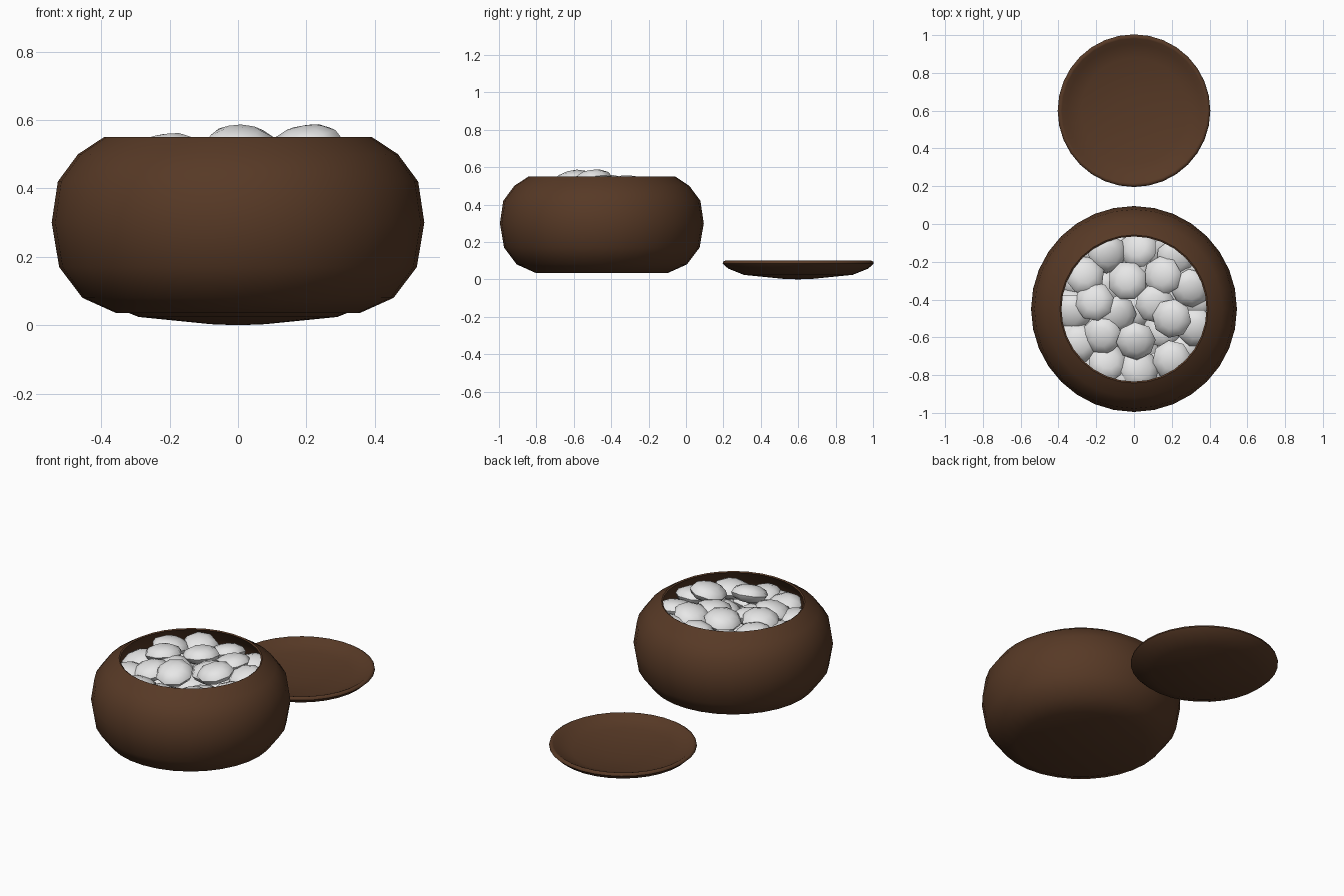
import bpy, bmesh, math, random
from mathutils import Matrix, Vector

if "Cube" in bpy.data.objects:
    bpy.data.objects.remove(bpy.data.objects["Cube"])

random.seed(4)

def material(name, rgb):
    m = bpy.data.materials.new(name)
    m.diffuse_color = (*rgb, 1)
    m.use_nodes = True
    m.node_tree.nodes["Principled BSDF"].inputs["Base Color"].default_value = m.diffuse_color
    return m

wood = material("dark wood", (0.095, 0.041, 0.019))
white = material("white stone", (0.80, 0.80, 0.80))

def finish(name, bm, mat, angle):
    bmesh.ops.recalc_face_normals(bm, faces=bm.faces)
    me = bpy.data.meshes.new(name)
    bm.to_mesh(me)
    bm.free()
    me.materials.append(mat)
    ob = bpy.data.objects.new(name, me)
    bpy.context.collection.objects.link(ob)
    bpy.ops.object.select_all(action='DESELECT')
    ob.select_set(True)
    bpy.context.view_layer.objects.active = ob
    bpy.ops.object.shade_smooth_by_angle(angle=math.radians(angle))
    return ob

def lathe(name, profile, y, steps=32):
    """Spin an (r, z) profile that starts and ends on the axis."""
    bm = bmesh.new()
    vs = [bm.verts.new((r, 0, z)) for r, z in profile]
    es = [bm.edges.new(p) for p in zip(vs, vs[1:])]
    bmesh.ops.spin(bm, geom=vs + es, axis=(0, 0, 1), cent=(0, 0, 0),
                   angle=math.tau, steps=steps, use_duplicate=False)
    bmesh.ops.remove_doubles(bm, verts=bm.verts, dist=1e-4)
    ob = finish(name, bm, wood, 50)
    ob.location.y = y
    return ob

# round bowl: outside, rim, hollow inside
lathe("bowl", [(0, 0.035), (0.355, 0.035), (0.455, 0.08), (0.523, 0.17),
               (0.545, 0.30), (0.527, 0.42), (0.468, 0.50), (0.392, 0.55),
               (0.384, 0.545), (0.44, 0.49), (0.49, 0.41), (0.505, 0.30),
               (0.48, 0.18), (0.42, 0.11), (0.33, 0.075), (0, 0.075)], -0.45)

# shallow dished lid lying upside down behind the bowl
lathe("lid", [(0, 0), (0.08, 0.003), (0.29, 0.024), (0.375, 0.058),
              (0.404, 0.085), (0.402, 0.094), (0.392, 0.10), (0.382, 0.097),
              (0.355, 0.078), (0.28, 0.056), (0.10, 0.040), (0, 0.038)], 0.6)

# lens-shaped stones
def stone(bm, x, y, z, tilt_x, tilt_y):
    m = (Matrix.Translation((x, y, z)) @ Matrix.Rotation(tilt_y, 4, 'Y')
         @ Matrix.Rotation(tilt_x, 4, 'X')
         @ Matrix.Rotation(random.uniform(0, 1), 4, 'Z')
         @ Matrix.Diagonal((0.105, 0.105, 0.05, 1)))
    bmesh.ops.create_uvsphere(bm, u_segments=8, v_segments=6, radius=1, matrix=m)

# visible layer: x, y, z of each stone, tilts vary a little
TOP = [(-.035, -.30, .505), (.02, -.13, .47), (-.14, -.16, .475),
       (-.26, -.27, .49), (-.21, -.41, .51), (-.09, -.48, .475),
       (-.17, -.59, .485), (.01, -.62, .53), (.20, -.50, .535),
       (.11, -.42, .485), (.15, -.275, .495), (.22, -.18, .46),
       (.30, -.34, .47), (.33, -.55, .46), (.20, -.72, .47),
       (.03, -.77, .46), (-.14, -.73, .455), (-.29, -.63, .455),
       (-.33, -.47, .45)]
bm = bmesh.new()
for x, y, z in TOP:
    # a gentle random tilt; the stone at the front leans forward
    tx, ty = random.uniform(-.3, .3), random.uniform(-.3, .3)
    if (x, y) == (.01, -.62):
        tx, ty = .3, .05
    if z > .5 and y > -.6:
        tx, ty = tx * .6, ty * .6
    stone(bm, x, y, z, tx, ty)

# rings of stones filling the bowl underneath
for z, rings in ((.40, ((0, 1), (.18, 6), (.35, 13))),
                 (.31, ((.09, 3), (.25, 9), (.36, 13)))):
    for r, n in rings:
        for i in range(n):
            a = math.tau * i / n + z * 9
            stone(bm, r * math.cos(a), -.45 + r * math.sin(a),
                  z + random.uniform(-.015, .025),
                  random.uniform(-.3, .3), random.uniform(-.3, .3))
finish("stones", bm, white, 50)
